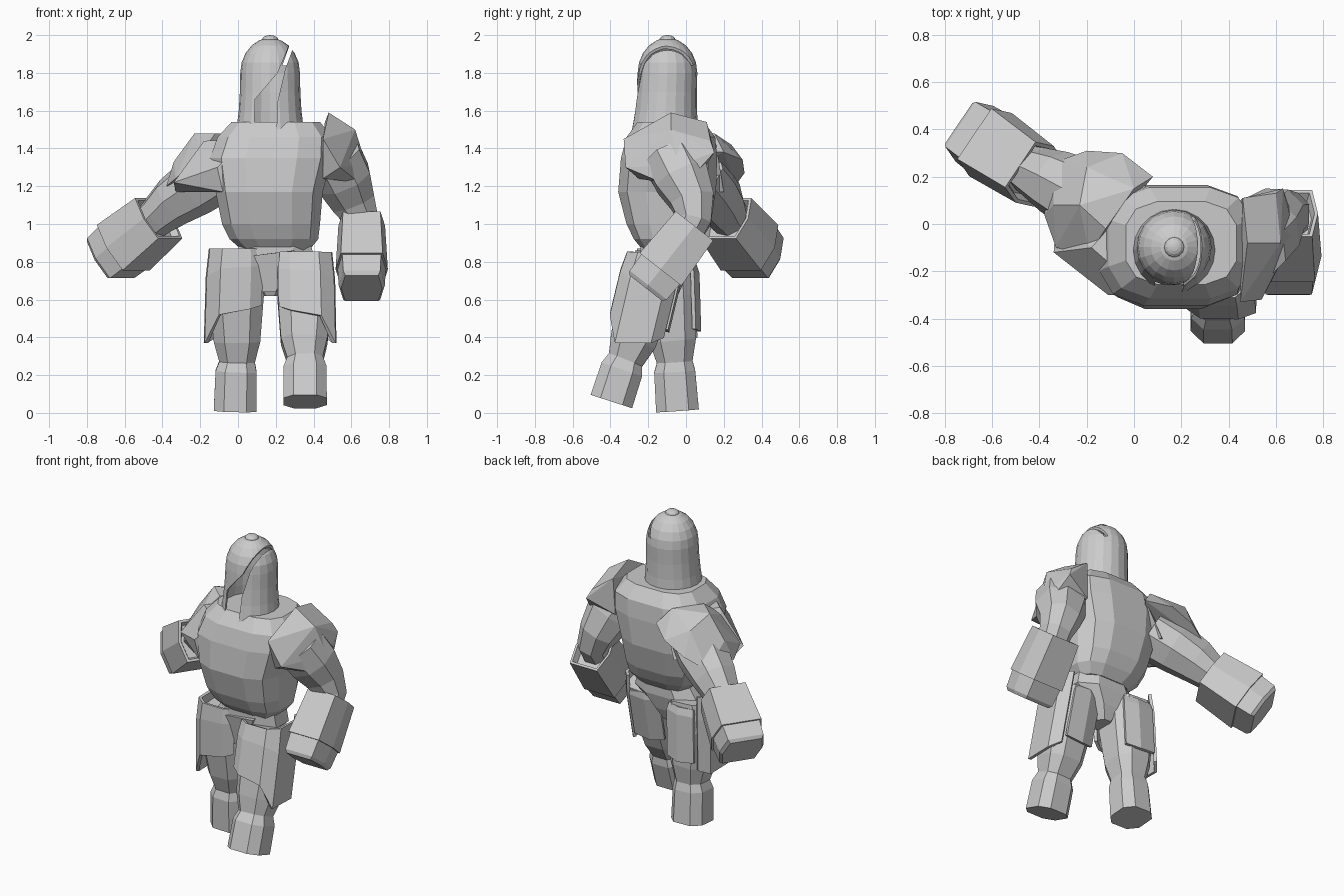
import bpy, bmesh, math
from mathutils import Vector

cube = bpy.data.objects.get("Cube")
if cube:
    bpy.data.objects.remove(cube, do_unlink=True)

grey = bpy.data.materials.new("plain grey")
grey.use_nodes = True
grey.diffuse_color = (0.6, 0.6, 0.6, 1)
grey.node_tree.nodes["Principled BSDF"].inputs["Base Color"].default_value = grey.diffuse_color


def finish(name, bm):
    """Turn a bmesh into a flat shaded grey object."""
    bmesh.ops.recalc_face_normals(bm, faces=bm.faces)
    mesh = bpy.data.meshes.new(name)
    bm.to_mesh(mesh)
    bm.free()
    mesh.materials.append(grey)
    obj = bpy.data.objects.new(name, mesh)
    bpy.context.collection.objects.link(obj)
    return obj


def bridge(bm, rings, closed=True):
    """Join successive vertex rings with quads."""
    for low, high in zip(rings, rings[1:]):
        count = len(low)
        for i in range(count if closed else count - 1):
            j = (i + 1) % count
            bm.faces.new((low[i], low[j], high[j], high[i]))


def cap(bm, rings):
    bm.faces.new(rings[0])
    bm.faces.new(rings[-1])


def boxy(a, power):
    """Point on a unit circle pushed out towards a square."""
    c, s = math.cos(a), math.sin(a)
    return Vector((math.copysign(abs(c) ** power, c), math.copysign(abs(s) ** power, s), 0))


def body(name, sections, sides, power):
    """Loft of level rounded boxes: z, centre x, centre y, half width, half depth."""
    bm = bmesh.new()
    rings = []
    for z, cx, cy, rx, ry in sections:
        points = [boxy(math.tau * (i + 0.5) / sides, power) for i in range(sides)]
        rings.append([bm.verts.new((cx + rx * p.x, cy + ry * p.y, z)) for p in points])
    bridge(bm, rings)
    cap(bm, rings)
    return finish(name, bm)


def limb(name, path, radii, power, sides=8):
    """Loft of polygons set square to a downward path."""
    bm = bmesh.new()
    points = [Vector(p) for p in path]
    rings = []
    for k, (centre, radius) in enumerate(zip(points, radii)):
        along = points[min(k + 1, len(points) - 1)] - points[max(k - 1, 0)]
        turn = Vector((0, 0, -1)).rotation_difference(along)
        rings.append([bm.verts.new(centre + turn @ boxy(math.tau * (i + 0.5) / sides, power) * radius)
                      for i in range(sides)])
    bridge(bm, rings)
    cap(bm, rings)
    return finish(name, bm)


def gauntlet(name, start, end, width, height):
    """Hollow cuff, boxy six-sided sleeve and a stepped fist."""
    start, end = Vector(start), Vector(end)
    bm = bmesh.new()
    turn = (end - start).to_track_quat('Z', 'Y')
    outline = [(1, 0), (.8, 1), (-.8, 1), (-1, 0), (-.8, -1), (.8, -1)]
    profile = [(0.1, 0.72), (0, 0.82), (0, 0.93), (0.72, 1.04), (0.72, 0.96), (0.98, 0.92), (1.03, 0.82)]
    rings = []
    for t, size in profile:
        centre = start.lerp(end, t)
        rings.append([bm.verts.new(centre + turn @ Vector((u * width, v * height, 0)) * size)
                      for u, v in outline])
    bridge(bm, rings)
    cap(bm, rings)
    return finish(name, bm)


def plate(name, top, bottom, radius, hems, side, start=0):
    """Curved hanging armour plate; hems hold angle and relative length."""
    top, bottom = Vector(top), Vector(bottom)
    bm = bmesh.new()
    columns = []
    for degrees, length in hems:
        out = boxy(math.radians(degrees), 0.72)
        out.x *= side
        column = []
        for t, swell in ((start, 0.92), (0.3, 1), (1, 1)):
            centre = top.lerp(bottom, t * length)
            column.append(bm.verts.new(centre + out * radius * swell))
        columns.append(column)
    bridge(bm, columns, closed=False)
    obj = finish(name, bm)
    mod = obj.modifiers.new("thickness", 'SOLIDIFY')
    mod.thickness = 0.02
    mod.offset = 0
    return obj


def hull(name, points):
    """Faceted block wrapped around a few corners."""
    bm = bmesh.new()
    for p in points:
        bm.verts.new(p)
    result = bmesh.ops.convex_hull(bm, input=bm.verts)
    loose = [v for v in result["geom_interior"] if isinstance(v, bmesh.types.BMVert)]
    bmesh.ops.delete(bm, geom=loose, context='VERTS')
    bmesh.ops.dissolve_limit(bm, angle_limit=0.12, verts=bm.verts, edges=bm.edges)
    return finish(name, bm)


def prism(name, outline, y0, y1):
    """Outline in x and z pushed along y."""
    bm = bmesh.new()
    rings = [[bm.verts.new((x, y, z)) for x, z in outline] for y in (y0, y1)]
    bridge(bm, rings)
    cap(bm, rings)
    return finish(name, bm)


# Torso, the broad right chest that reaches back to the arm, and hips
body("torso", [(.86, .2, -.1, .18, .13), (.92, .19, -.1, .24, .18), (1, .175, -.1, .265, .22),
               (1.17, .165, -.1, .29, .265), (1.35, .175, -.09, .33, .26),
               (1.46, .195, -.08, .31, .24), (1.54, .2, -.08, .24, .18)], 12, 0.65)
hull("right_chest", [(-.11, -.3, 1.3), (-.34, -.12, 1.22), (.05, -.3, 1.45), (-.18, -.1, 1.44),
                     (-.08, -.29, 1.17), (-.33, .02, 1.17), (.05, .16, 1.42), (-.05, .2, 1.17)])
body("hips", [(.62, .17, -.11, .05, .07), (.7, .17, -.11, .13, .11),
              (.8, .18, -.11, .24, .14), (.89, .2, -.11, .2, .14)], 8, 0.8)
hull("loin_guard", [(.06, -.25, .83), (.3, -.27, .86), (.2, -.22, .64), (.13, -.22, .64),
                    (.1, -.15, .83), (.28, -.15, .86), (.17, -.1, .64)])

# Helmet shell, leaning slightly forward towards its base
bm = bmesh.new()
rings = []
rim = [(0.178, 1.5), (0.166, 1.6), (0.16, 1.7), (0.158, 1.8)]
rim += [(0.158 * math.cos(a), 1.8 + 0.185 * math.sin(a)) for a in (0.3, 0.6, 0.9, 1.2, 1.45)]
for r, z in rim:
    lean = max(0, 1.8 - z) * 0.05
    rings.append([bm.verts.new((0.17 + r * math.cos(math.tau * i / 20),
                                -0.098 - lean + r * math.sin(math.tau * i / 20), z)) for i in range(20)])
bridge(bm, rings)
bm.faces.new(rings[-1])
helmet = finish("helmet", bm)
shell = helmet.modifiers.new("thickness", 'SOLIDIFY')
shell.thickness = 0.014

# Slanted opening: long in front, short behind the crown
front_slot = prism("front_slot_cutter", [(.085, 1.4), (.09, 1.66), (.21, 1.8), (.285, 1.98), (.31, 1.98),
                                         (.25, 1.82), (.21, 1.65), (.2, 1.4)], -.5, -.1)
back_slot = prism("back_slot_cutter", [(.235, 1.84), (.285, 1.98), (.31, 1.98), (.258, 1.84)], -.12, .3)
for cutter in (front_slot, back_slot):
    cutter.hide_render = True
    cut = helmet.modifiers.new("slot", 'BOOLEAN')
    cut.operation = 'DIFFERENCE'
    cut.solver = 'EXACT'
    cut.object = cutter
bpy.context.view_layer.objects.active = helmet
for mod in list(helmet.modifiers):
    bpy.ops.object.modifier_apply(modifier=mod.name)
for cutter in (front_slot, back_slot):
    bpy.data.objects.remove(cutter, do_unlink=True)

# Crown knob
bm = bmesh.new()
bmesh.ops.create_uvsphere(bm, u_segments=12, v_segments=8, radius=0.043)
for v in bm.verts:
    v.co = Vector((0.17, -0.098, 1.975)) + Vector((v.co.x, v.co.y, v.co.z * 0.58))
finish("crown_knob", bm)

# Shoulder guards
hull("left_shoulder_guard", [(.48, -.08, 1.59), (.46, .11, 1.54), (.62, -.08, 1.5), (.6, .13, 1.44),
                             (.68, -.04, 1.31), (.64, -.13, 1.22), (.45, -.33, 1.45), (.54, -.32, 1.3),
                             (.45, -.25, 1.24), (.63, .15, 1.38), (.66, .06, 1.28), (.45, .1, 1.3)])
hull("right_shoulder_guard", [(.08, .2, 1.38), (-.05, .3, 1.34), (-.2, .31, 1.27), (-.34, .26, 1.2),
                              (-.38, .04, 1.2), (-.33, -.1, 1.24), (-.19, -.13, 1.38), (-.34, .08, 1.33),
                              (-.23, .08, 1.48), (-.12, -.02, 1.48), (0, .15, 1.48), (-.2, .24, 1.42)])

# Arms
limb("left_arm", [(.5, -.08, 1.36), (.56, -.02, 1.24), (.61, .035, 1.12), (.65, .04, 1.02), (.65, 0, .95)],
     [.16, .155, .125, .1, .09], 0.9)
limb("right_arm", [(-.1, .05, 1.28), (-.22, .12, 1.2), (-.34, .18, 1.12), (-.42, .22, 1.05), (-.48, .26, 1)],
     [.16, .155, .135, .11, .1], 0.9)
gauntlet("left_gauntlet", (.655, .045, .99), (.655, -.205, .67), .133, .135)
gauntlet("right_gauntlet", (-.42, .21, 1.03), (-.68, .385, .815), .155, .14)

# Legs: thigh, knee, pinched ankle and blocky boot
limb("left_leg", [(.35, -.16, .8), (.355, -.21, .62), (.35, -.28, .38), (.355, -.32, .28),
                  (.355, -.34, .23), (.355, -.395, .06)], [.15, .155, .13, .1, .12, .122], 0.72)
limb("right_leg", [(0, -.1, .8), (-.01, -.09, .62), (-.005, -.07, .38), (-.005, -.06, .27),
                   (-.01, -.06, .22), (-.015, -.045, .012)], [.15, .155, .13, .1, .115, .12], 0.72)

# Thigh armour, the same pattern on both sides
hips = {"left": ((.35, -.16, .85), (.36, -.275, .37), 1),
        "right": ((-.005, -.105, .87), (-.02, -.09, .37), -1)}
for label, (top, bottom, side) in hips.items():
    plate(label + "_thigh_guard", top, bottom, 0.163,
          [(-140, .6), (-110, .64), (-68, .7), (-30, 1), (25, 1), (58, .94)], side)
    plate(label + "_rear_guard", top, bottom, 0.163, [(66, .85), (95, .88), (130, .85)], side, 0.2)
